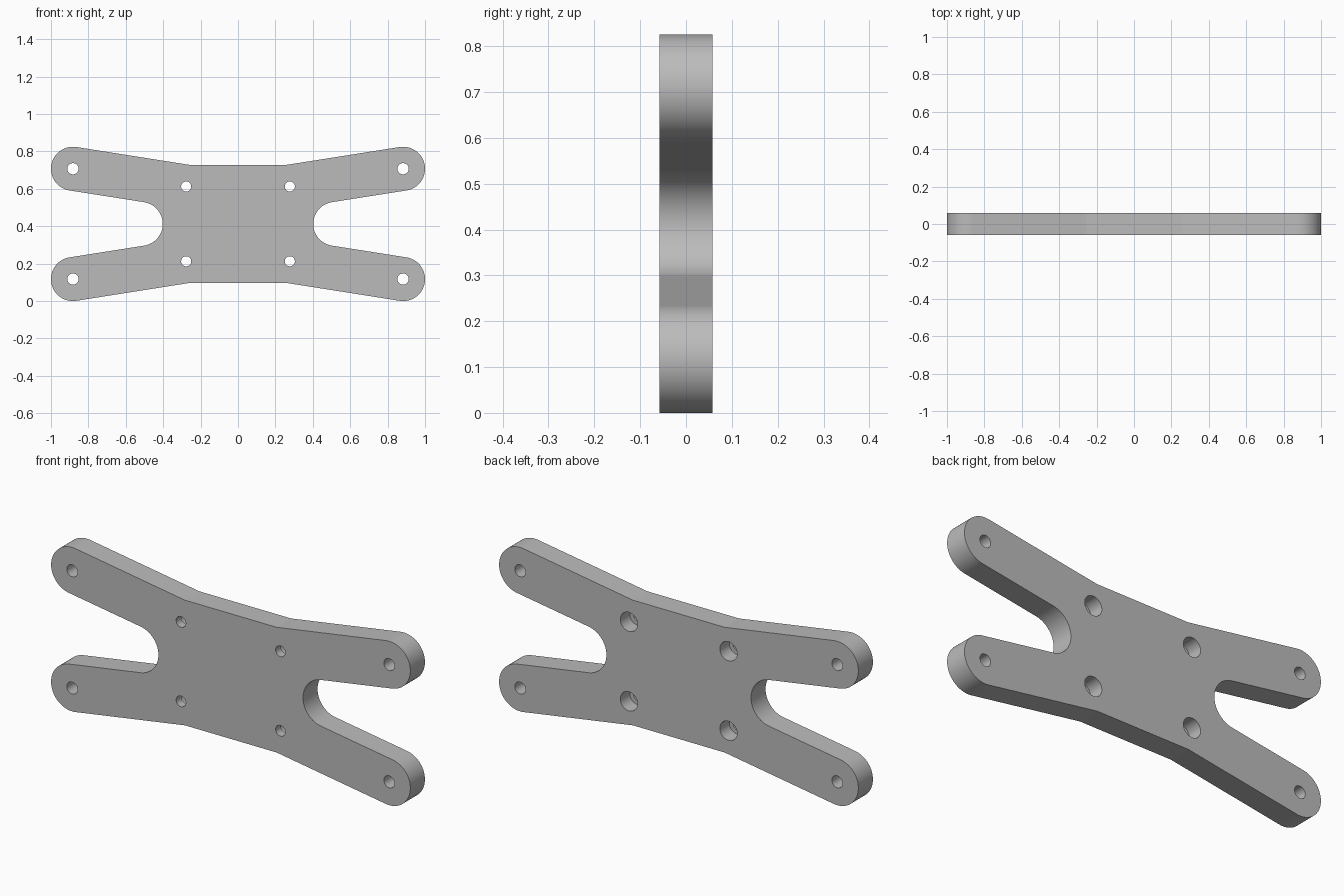
import bpy
import bmesh
from math import sin, cos, pi, radians
from mathutils import Matrix

cube = bpy.data.objects.get("Cube")
if cube:
    bpy.data.objects.remove(cube)

MID_Z = 0.4125       # height of the horizontal symmetry plane
HALF_T = 0.058       # half the plate thickness
R = 0.1175           # arm end and notch radius
TILT = radians(8.85) # arm angle
ARM = (0.8825, 0.295)
BOLT = (0.277, 0.2)

grey = bpy.data.materials.new("plain grey")
grey.use_nodes = True
colour = (0.50, 0.50, 0.50, 1)
grey.diffuse_color = colour
grey.node_tree.nodes["Principled BSDF"].inputs["Base Color"].default_value = colour


def arc(cx, cz, start, end, steps):
    angles = [start + (end - start) * i / steps for i in range(steps + 1)]
    return [(cx + R * cos(a), cz + R * sin(a)) for a in angles]


def make_object(name, bm):
    bmesh.ops.recalc_face_normals(bm, faces=bm.faces)
    mesh = bpy.data.meshes.new(name)
    bm.to_mesh(mesh)
    bm.free()
    obj = bpy.data.objects.new(name, mesh)
    bpy.context.collection.objects.link(obj)
    return obj


# Quarter outline: waist corner, rounded arm end, half of the notch
top = pi / 2 + TILT
quarter = [(0.255, 0.315)]
quarter += arc(*ARM, top, top - pi, 48)
quarter += arc(0.52, 0, top, pi, 24)

# Mirror the quarter into the full outline, dropping the shared notch point
right = quarter + [(x, -z) for x, z in reversed(quarter[:-1])]
outline = right + [(-x, z) for x, z in reversed(right)]

# Extrude the outline into the plate
bm = bmesh.new()
face = bm.faces.new([bm.verts.new((x, -HALF_T, z + MID_Z)) for x, z in outline])
ext = bmesh.ops.extrude_face_region(bm, geom=[face])
moved = [v for v in ext["geom"] if isinstance(v, bmesh.types.BMVert)]
bmesh.ops.translate(bm, vec=(0, 2 * HALF_T, 0), verts=moved)
plate = make_object("mounting_plate", bm)
plate.data.materials.append(grey)


def drill(name, spot, radius, y_from, y_to):
    """Cut four mirrored round holes along y."""
    bm = bmesh.new()
    for sx in (-1, 1):
        for sz in (-1, 1):
            place = Matrix.Translation((sx * spot[0], (y_from + y_to) / 2, MID_Z + sz * spot[1]))
            bmesh.ops.create_cone(bm, cap_ends=True, segments=64, radius1=radius, radius2=radius,
                                  depth=y_to - y_from, matrix=place @ Matrix.Rotation(pi / 2, 4, 'X'))
    cutter = make_object(name, bm)
    cutter.data.materials.append(grey)
    cutter.hide_render = True
    mod = plate.modifiers.new(name, 'BOOLEAN')
    mod.object = cutter
    mod.solver = 'EXACT'
    bpy.ops.object.modifier_apply(modifier=name)
    bpy.data.objects.remove(cutter)


bpy.ops.object.select_all(action='DESELECT')
bpy.context.view_layer.objects.active = plate
plate.select_set(True)

# Arm holes, centre bolt holes, and bolt head recesses on the back
drill("arm_holes", ARM, 0.03, -0.1, 0.1)
drill("bolt_holes", BOLT, 0.027, -0.1, 0.1)
drill("bolt_recesses", BOLT, 0.048, HALF_T - 0.075, 0.1)

bpy.ops.object.shade_smooth_by_angle(angle=radians(7))
